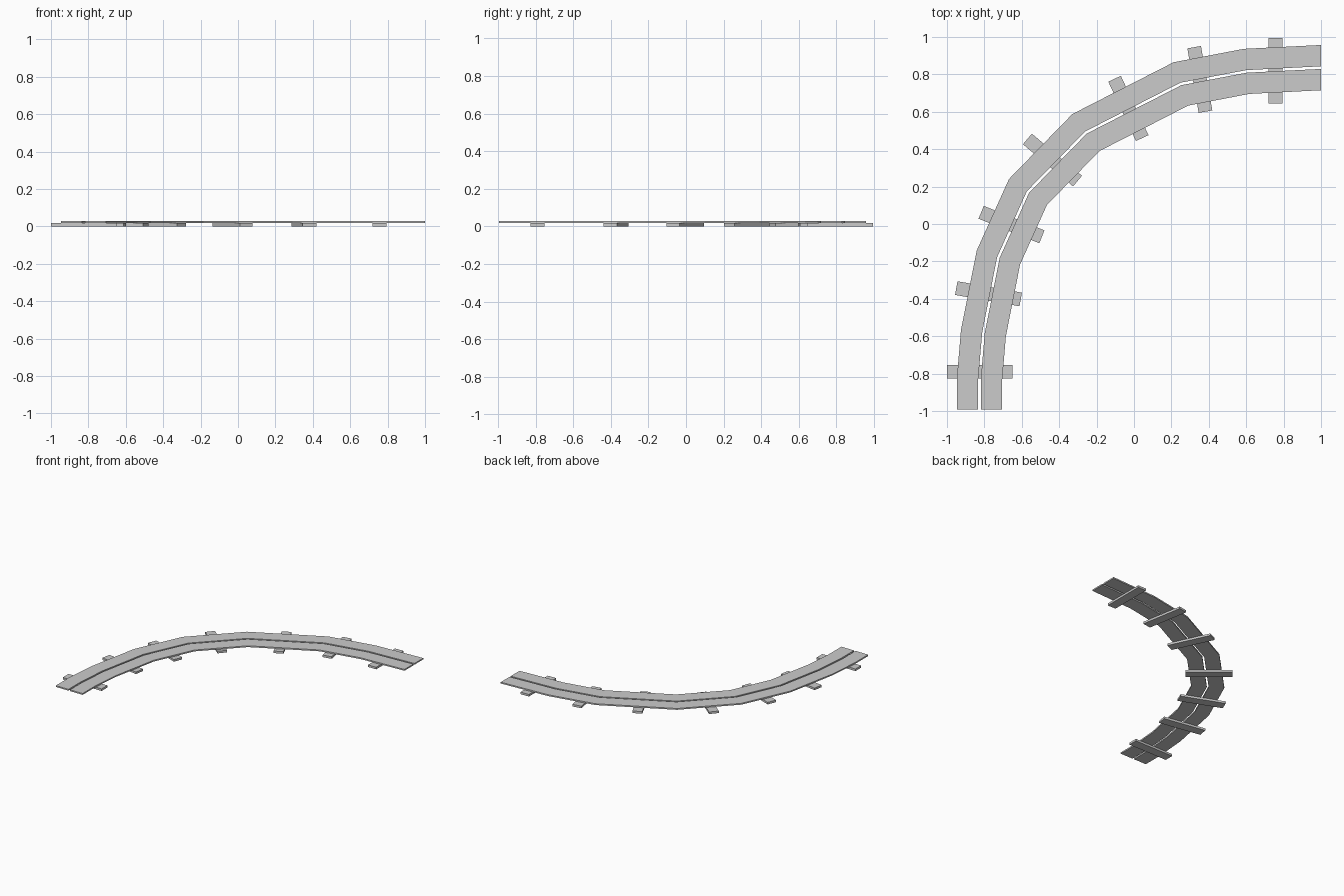
import bpy, bmesh, math
from mathutils import Vector, Matrix

if "Cube" in bpy.data.objects:
    bpy.data.objects.remove(bpy.data.objects["Cube"])

TIE_H, TOP = 0.017, 0.028

# centre line of the curved track
path = [Vector(p) for p in [(-0.826, -0.993), (-0.826, -0.83), (-0.805, -0.583),
        (-0.725, -0.179), (-0.567, 0.171), (-0.257, 0.489), (0.251, 0.749),
        (0.602, 0.816), (1.0, 0.836)]]


def mitre(i):
    """Left-hand mitred offset direction at path point i; ends are cut square."""
    if i == 0:
        return Vector((-1, 0))
    if i == len(path) - 1:
        return Vector((0, 1))
    a = (path[i] - path[i - 1]).normalized()
    b = (path[i + 1] - path[i]).normalized()
    na, nb = Vector((-a.y, a.x)), Vector((-b.y, b.x))
    n = (na + nb).normalized()
    return n / n.dot(na)


def finish(bm, name):
    bmesh.ops.recalc_face_normals(bm, faces=bm.faces)
    me = bpy.data.meshes.new(name)
    bm.to_mesh(me)
    bm.free()
    ob = bpy.data.objects.new(name, me)
    bpy.context.collection.objects.link(ob)
    return ob


def plank(name, d0, d1):
    """Flat strip swept along the path between two offsets."""
    bm = bmesh.new()
    rings = []
    for i, p in enumerate(path):
        n = mitre(i)
        rings.append([bm.verts.new((*(p + n * d), z)) for d, z in
                      ((d0, TIE_H), (d1, TIE_H), (d1, TOP), (d0, TOP))])
    for r, s in zip(rings, rings[1:]):
        for k in range(4):
            bm.faces.new((r[k], r[(k + 1) % 4], s[(k + 1) % 4], s[k]))
    bm.faces.new(rings[0])
    bm.faces.new(rings[-1])
    return finish(bm, name)


plank("outer_strip", 0.007, 0.121)
plank("inner_strip", -0.121, -0.007)

# cross ties: x, y, angle in degrees
ties = [(-0.825, -0.79, 0), (-0.778, -0.373, -10), (-0.655, -0.003, -22),
        (-0.436, 0.342, -40), (-0.03, 0.618, -65), (0.352, 0.773, -80),
        (0.757, 0.82, -90)]
for n, (x, y, a) in enumerate(ties, 1):
    bm = bmesh.new()
    m = (Matrix.Translation((x, y, TIE_H / 2)) @ Matrix.Rotation(math.radians(a), 4, 'Z')
         @ Matrix.Diagonal((0.35, 0.074, TIE_H, 1)))
    bmesh.ops.create_cube(bm, size=1, matrix=m)
    finish(bm, f"cross_tie_{n}")
